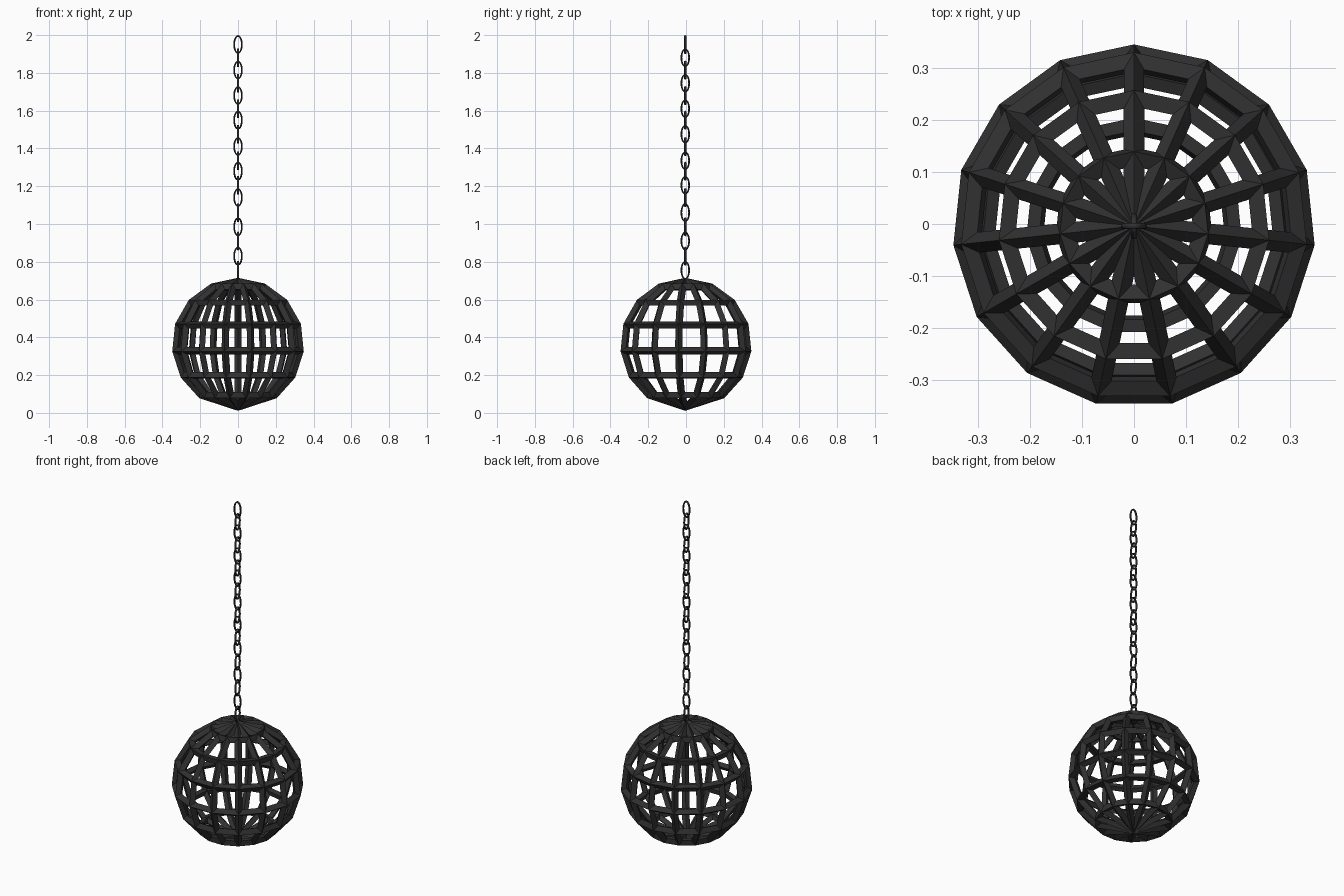
import bpy, bmesh
from math import sin, cos, pi, radians

if "Cube" in bpy.data.objects:
    bpy.data.objects.remove(bpy.data.objects["Cube"])

mat = bpy.data.materials.new("dark_iron")
mat.diffuse_color = (0.03, 0.03, 0.03, 1)
mat.use_nodes = True
mat.node_tree.nodes["Principled BSDF"].inputs["Base Color"].default_value = mat.diffuse_color


def make_object(name, bm):
    bmesh.ops.recalc_face_normals(bm, faces=bm.faces)
    me = bpy.data.meshes.new(name)
    bm.to_mesh(me)
    bm.free()
    me.materials.append(mat)
    ob = bpy.data.objects.new(name, me)
    bpy.context.collection.objects.link(ob)
    return ob


Y0 = -0.004

# Ball cage: 15-sided sphere with rings every 24 degrees, turned into bars
N, R, CZ = 15, 0.332, 0.363
bm = bmesh.new()
top = bm.verts.new((0, Y0, CZ + R))
bottom = bm.verts.new((0, Y0, CZ - R))
rings = []
for k in range(1, 7):
    a = radians(24 * k)
    rings.append([bm.verts.new((R * sin(a) * cos(pi / 2 + 2 * pi * i / N),
                                Y0 + R * sin(a) * sin(pi / 2 + 2 * pi * i / N),
                                CZ + R * cos(a))) for i in range(N)])
for i in range(N):
    j = (i + 1) % N
    bm.faces.new((top, rings[0][i], rings[0][j]))
    bm.faces.new((bottom, rings[-1][j], rings[-1][i]))
    for a, b in zip(rings, rings[1:]):
        bm.faces.new((a[i], b[i], b[j], a[j]))
cage = make_object("ball_cage", bm)
wire = cage.modifiers.new("bars", 'WIREFRAME')
wire.thickness = 0.04
wire.offset = 0
wire.use_even_offset = True
wire.use_relative_offset = False


# Chain: oval links, alternately turned a quarter
def link(name, z, across_x, segs=20, sides=8):
    bm = bmesh.new()
    loops = []
    for i in range(segs):
        t = 2 * pi * i / segs
        loop = []
        for s in range(sides):
            p = 2 * pi * s / sides
            d = 0.0045 * cos(p)
            u, w, v = (0.0205 + d) * cos(t), (0.0455 + d) * sin(t), 0.006 * sin(p)
            x, y = (u, v) if across_x else (v, u)
            loop.append(bm.verts.new((x, Y0 + y, z + w)))
        loops.append(loop)
    for i in range(segs):
        a, b = loops[i], loops[(i + 1) % segs]
        for s in range(sides):
            q = (s + 1) % sides
            bm.faces.new((a[s], b[s], b[q], a[q]))
    for f in bm.faces:
        f.smooth = True
    make_object(name, bm)


heights = [1.95, 1.88, 1.815, 1.745, 1.68, 1.61, 1.55, 1.475, 1.41,
           1.335, 1.28, 1.205, 1.14, 1.06, 0.985, 0.91, 0.83, 0.755]
for n, z in enumerate(heights):
    link(f"chain_link_{n + 1}", z, n % 2 == 0)
